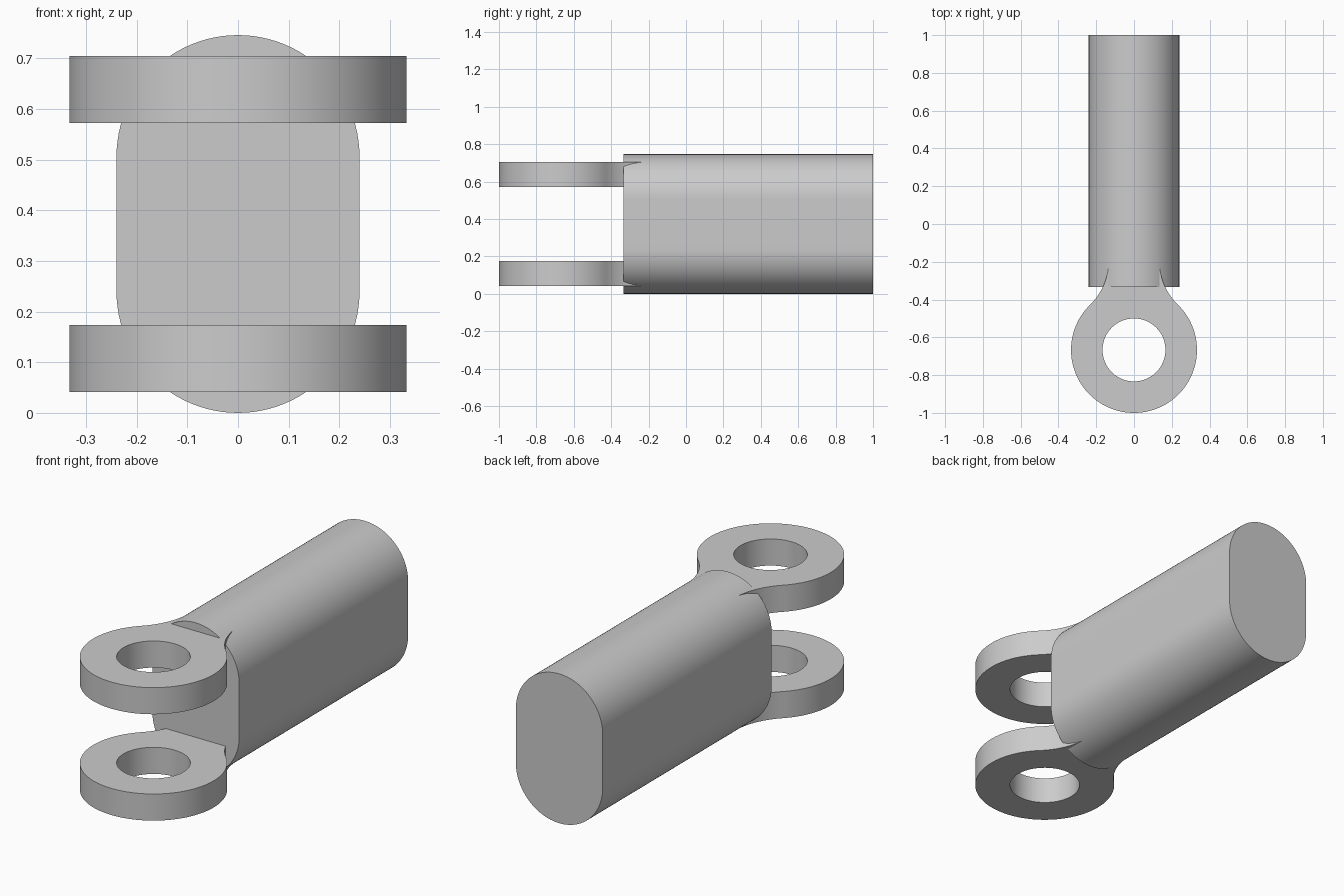
import bpy
from math import pi, sin, cos, acos, sqrt, radians

cube = bpy.data.objects.get("Cube")
if cube:
    bpy.data.objects.remove(cube, do_unlink=True)

steel = bpy.data.materials.new("light grey metal")
steel.use_nodes = True
grey = (0.6, 0.6, 0.6, 1)
steel.diffuse_color = grey
steel.node_tree.nodes["Principled BSDF"].inputs["Base Color"].default_value = grey


def arc(cx, cy, r, start, end, steps):
    return [(cx + r * cos(start + (end - start) * i / steps),
             cy + r * sin(start + (end - start) * i / steps)) for i in range(steps + 1)]


def extruded(name, outlines, depth, location, rotation=(0, 0, 0)):
    """Solid plate from closed outlines; inner outlines become holes."""
    curve = bpy.data.curves.new(name, 'CURVE')
    curve.dimensions = '2D'
    curve.fill_mode = 'BOTH'
    curve.extrude = depth / 2
    for points in outlines:
        spline = curve.splines.new('POLY')
        spline.points.add(len(points) - 1)
        for p, (x, y) in zip(spline.points, points):
            p.co = (x, y, 0, 1)
        spline.use_cyclic_u = True
    obj = bpy.data.objects.new(name, curve)
    bpy.context.collection.objects.link(obj)
    obj.location = location
    obj.rotation_euler = rotation
    bpy.ops.object.select_all(action='DESELECT')
    obj.select_set(True)
    bpy.context.view_layer.objects.active = obj
    bpy.ops.object.convert(target='MESH')
    obj = bpy.context.view_layer.objects.active
    # Weld the caps to the walls so the solid is closed
    bpy.ops.object.mode_set(mode='EDIT')
    bpy.ops.mesh.select_all(action='SELECT')
    bpy.ops.mesh.remove_doubles(threshold=0.0001)
    bpy.ops.mesh.normals_make_consistent(inside=False)
    bpy.ops.object.mode_set(mode='OBJECT')
    obj.data.materials.clear()
    obj.data.materials.append(steel)
    bpy.ops.object.shade_smooth_by_angle(angle=radians(30))
    return obj


# Shank: a bar with rounded top and bottom, running front to back
height, radius = 0.746, 0.24
straight = height / 2 - radius
section = arc(0, straight, radius, 0, pi, 48) + arc(0, -straight, radius, pi, 2 * pi, 48)
extruded("shank", [section], 4 / 3, (0, 1 / 3, height / 2), (pi / 2, 0, 0))

# Fork lugs: a ring that flows through concave fillets into a narrow neck
ring, hole, fillet, neck = 1 / 3, 1 / 6, 1 / 3, 0.133
fillet_x = neck + fillet
fillet_y = sqrt((ring + fillet) ** 2 - fillet_x ** 2)
tangent = acos(fillet_x / (ring + fillet))
right_side = arc(fillet_x, fillet_y, fillet, pi, pi + tangent, 20)
left_side = [(-x, y) for x, y in reversed(right_side)]
outer = arc(0, 0, ring, tangent, -pi - tangent, 80)
lug_outline = right_side + outer[1:-1] + left_side
hole_outline = arc(0, 0, hole, 0, 2 * pi, 64)[:-1]

for name, z in (("lower_lug", 0.1075), ("upper_lug", height - 0.1075)):
    extruded(name, [lug_outline, hole_outline], 0.133, (0, -2 / 3, z))
